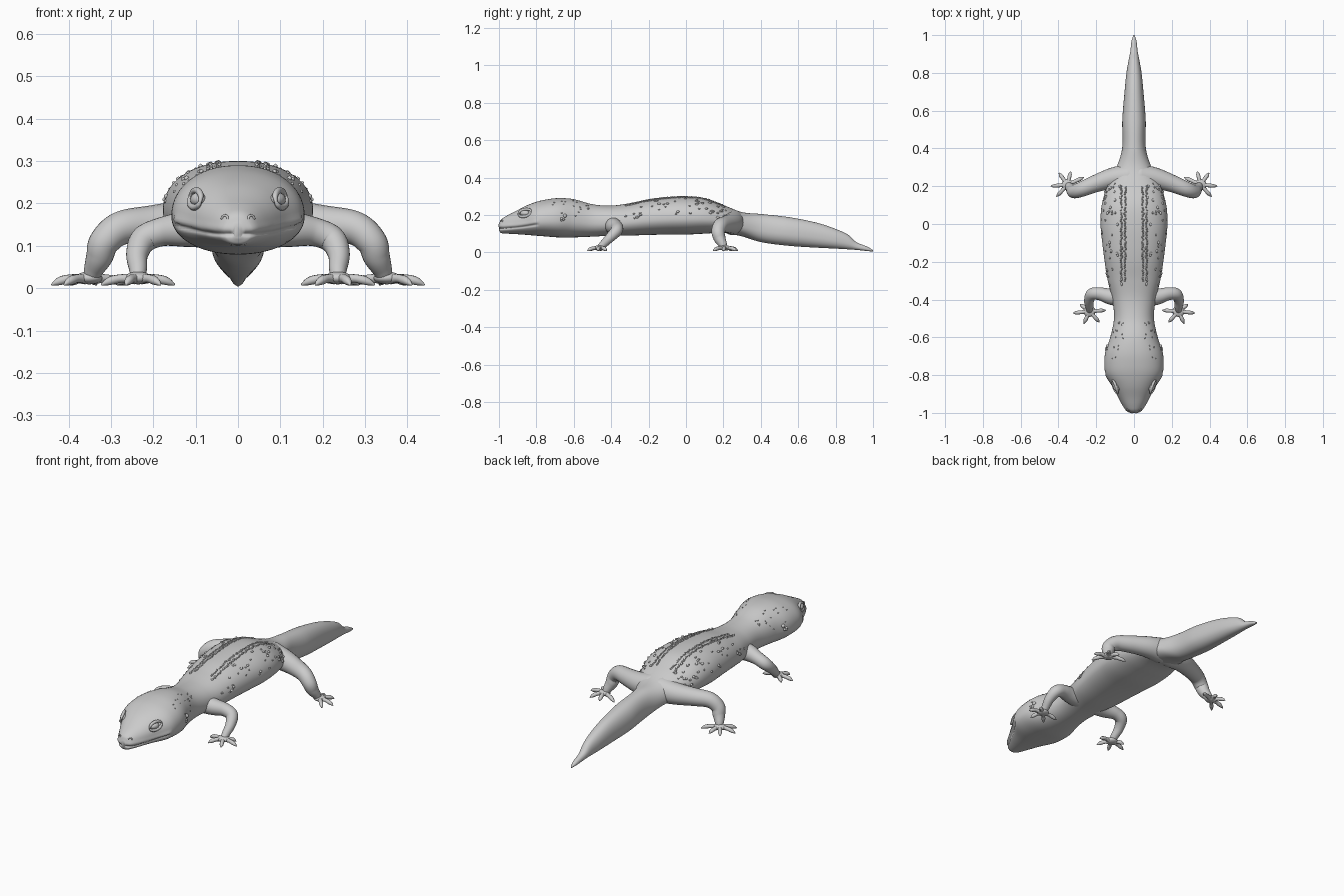
import bpy, bmesh, math, random
from mathutils import Vector, Matrix

if "Cube" in bpy.data.objects:
    bpy.data.objects.remove(bpy.data.objects["Cube"])

random.seed(4)

# body profile: y, half width, underside z, top z
ROWS = [(-1.0, .012, .118, .15), (-.992, .034, .105, .172), (-.97, .052, .101, .189),
        (-.92, .08, .098, .215), (-.86, .112, .094, .247), (-.8, .148, .089, .27),
        (-.75, .157, .085, .282), (-.68, .152, .08, .29), (-.6, .126, .08, .284),
        (-.5, .106, .084, .257), (-.4, .115, .089, .25), (-.3, .139, .09, .263),
        (-.2, .155, .093, .284), (-.1, .168, .095, .296), (.0, .177, .095, .3),
        (.1, .171, .1, .29), (.2, .142, .104, .253), (.3, .093, .085, .215),
        (.4, .063, .055, .205), (.55, .062, .035, .188), (.7, .05, .025, .158),
        (.8, .04, .02, .125), (.87, .028, .016, .092), (.91, .02, .013, .055),
        (.97, .013, .007, .03), (1.0, .003, .004, .012)]


def spline(rows, i, t):
    """Hermite curve through rows, keyed by their first value."""
    n = len(rows) - 1
    def slope(k, c):
        a, b = rows[max(k - 1, 0)], rows[min(k + 1, n)]
        return (b[c] - a[c]) / (b[0] - a[0])
    p, q = rows[i], rows[i + 1]
    h = q[0] - p[0]
    return [p[c] * (2*t**3 - 3*t*t + 1) + q[c] * (3*t*t - 2*t**3)
            + h * slope(i, c) * (t**3 - 2*t*t + t) + h * slope(i + 1, c) * (t**3 - t*t)
            for c in range(1, len(p))]


def surf(y, a):
    """Point of the body skin at station y and angle a."""
    i = max(k for k in range(len(ROWS) - 1) if ROWS[k][0] <= y)
    w, zb, zt = spline(ROWS, i, (y - ROWS[i][0]) / (ROWS[i + 1][0] - ROWS[i][0]))
    c, s = math.cos(a), math.sin(a)
    zm = zb + .43 * (zt - zb)
    x = w * math.copysign(abs(c) ** .92, c)
    z = zm + (zt - zm if s > 0 else zm - zb) * math.copysign(abs(s) ** .92, s)
    if y < -.79:  # mouth groove
        d = z - (.128 + .022 * ((y + 1) / .21) ** 2)
        f = 1 - .07 * math.exp(-(d / .005) ** 2) + .03 * math.exp(-((d - .014) / .01) ** 2)
        x *= f
        y -= (f - 1) * .08 * (y < -.93)
    return Vector((x, y, z))


def loft(bm, rings):
    loops = [[bm.verts.new(p) for p in r] for r in rings]
    n = len(loops[0])
    for a, b in zip(loops, loops[1:]):
        for k in range(n):
            bm.faces.new((a[k], a[(k + 1) % n], b[(k + 1) % n], b[k]))
    bm.faces.new(loops[0])
    bm.faces.new(loops[-1][::-1])


def tube(bm, pts, n=16, steps=6):
    """Smooth tube through (x, y, z, radius) points with rounded ends."""
    rows = [(k, *p) for k, p in enumerate(pts)]
    path = [spline(rows, i, s / steps) for i in range(len(pts) - 1) for s in range(steps)]
    path.append(list(pts[-1]))
    cs = [Vector(p[:3]) for p in path]
    rings, side = [], None
    for k, p in enumerate(path):
        d = (cs[min(k + 1, len(cs) - 1)] - cs[max(k - 1, 0)]).normalized()
        side = d.orthogonal().normalized() if side is None else (side - d * side.dot(d)).normalized()
        up = d.cross(side)
        def ring(off, r):
            return [cs[k] + d * off + r * (side * math.cos(2*math.pi*j/n) + up * math.sin(2*math.pi*j/n))
                    for j in range(n)]
        r = p[3]
        caps = [(.95, .3), (.7, .7), (.4, .92)]
        if k == 0:
            rings += [ring(-o * r, q * r) for o, q in caps]
        rings.append(ring(0, r))
        if k == len(path) - 1:
            rings += [ring(o * r, q * r) for o, q in caps[::-1]]
    loft(bm, rings)


def ball(bm, loc, scale, rot=Matrix(), detail=2):
    m = Matrix.Translation(loc) @ rot @ Matrix.Diagonal((*scale, 1))
    bmesh.ops.create_icosphere(bm, subdivisions=detail, radius=1, matrix=m)


def finish(bm, name, mirror=False):
    bmesh.ops.recalc_face_normals(bm, faces=bm.faces)
    me = bpy.data.meshes.new(name)
    bm.to_mesh(me)
    bm.free()
    for p in me.polygons:
        p.use_smooth = True
    ob = bpy.data.objects.new(name, me)
    bpy.context.collection.objects.link(ob)
    if mirror:
        ob.modifiers.new("mirror", 'MIRROR')
    return ob


# head, trunk and tail in one skin
bm = bmesh.new()
rings = []
for i in range(len(ROWS) - 1):
    a, b = ROWS[i][0], ROWS[i + 1][0]
    steps = max(4, int((b - a) / .01))
    for s in range(steps):
        rings.append([surf(a + (b - a) * s / steps, 2*math.pi*k/96) for k in range(96)])
rings.append([surf(.9999, 2*math.pi*k/96) for k in range(96)])
loft(bm, rings)
finish(bm, "body")


def leg(name, limb, palm, toes):
    bm = bmesh.new()
    tube(bm, limb, 24, 8)
    ball(bm, palm, (.032, .03, .015), detail=3)
    for tx, ty in toes:
        p, t = Vector(palm), Vector((tx, ty, .012))
        at = lambda f, z, r: (*(p.lerp(t, f).xy), z, r)
        tube(bm, [at(.1, .022, .013), at(.45, .023, .010), at(.7, .019, .0105),
                  at(.86, .014, .008), at(.98, .009, .003)], 10, 4)
    finish(bm, name, True)


# legs with five spread toes, mirrored to the other side
leg("front_leg", [(.05, -.39, .145, .05), (.12, -.385, .14, .043), (.18, -.37, .133, .034),
                  (.222, -.372, .115, .032), (.238, -.405, .08, .026), (.236, -.44, .045, .021),
                  (.236, -.455, .03, .018)],
    (.236, -.462, .024),
    [(.322, -.472), (.265, -.527), (.183, -.52), (.15, -.457), (.285, -.425)])
leg("hind_leg", [(.03, .25, .16, .068), (.11, .243, .155, .056), (.2, .215, .15, .046),
                 (.275, .185, .142, .04), (.315, .172, .11, .036), (.327, .18, .075, .032),
                 (.34, .195, .045, .024), (.345, .202, .03, .02)],
    (.352, .208, .024),
    [(.44, .2), (.41, .145), (.397, .27), (.335, .277), (.265, .247)])

# eyes with thick slanted lids
bm = bmesh.new()
ball(bm, (.094, -.862, .209), (.017, .026, .017), Matrix.Rotation(-.4, 4, 'Z'), 3)
finish(bm, "eye", True)
bm = bmesh.new()
for sgn in (1, -1):
    pts = []
    for k in range(7):
        u = math.pi * k / 6
        pts.append((.101 - .012 * math.cos(u) - .006 * sgn * math.sin(u),
                    -.862 + .034 * math.cos(u) * -1,
                    .211 + sgn * .019 * math.sin(u) + .006 * math.cos(u) * -1,
                    .004 + .004 * math.sin(u)))
    tube(bm, pts, 10, 4)
finish(bm, "eyelids", True)

# nostril rims
bm = bmesh.new()
tube(bm, [(.031 + .007 * math.cos(u), -.984 + .005 * math.cos(u), .164 + .008 * math.sin(u), .003)
          for u in [k * math.pi / 4 for k in range(8)]], 8, 2)
finish(bm, "nostril_rim", True)

# ear bumps on the cheeks
bm = bmesh.new()
for k in range(6):
    r = random.uniform(.006, .01)
    ball(bm, surf(-.655 + random.uniform(-.012, .012), random.uniform(-.05, .25)), (r, r, r))
finish(bm, "ear_bumps", True)

# rough rows of scales along the back
bm = bmesh.new()
for x in (.042, .062):
    y = -.3
    while y < .2:
        w = surf(y, 0).x
        a = math.acos(min(1, (x + random.uniform(-.004, .004)) / w))
        ball(bm, surf(y, a), (.005, random.uniform(.005, .011), .005), detail=1)
        y += random.uniform(.009, .018)
finish(bm, "back_scale_rows", True)

# scattered warts on flanks and nape
bm = bmesh.new()
for k in range(70):
    y = random.uniform(-.33, .24) if k < 50 else random.uniform(-.72, -.5)
    a = random.uniform(.1, 1.15)
    r = random.uniform(.005, .009) if k < 50 else .004
    ball(bm, surf(y, a), (r * .8, r * 1.2, r * .8), detail=1)
finish(bm, "flank_warts", True)
